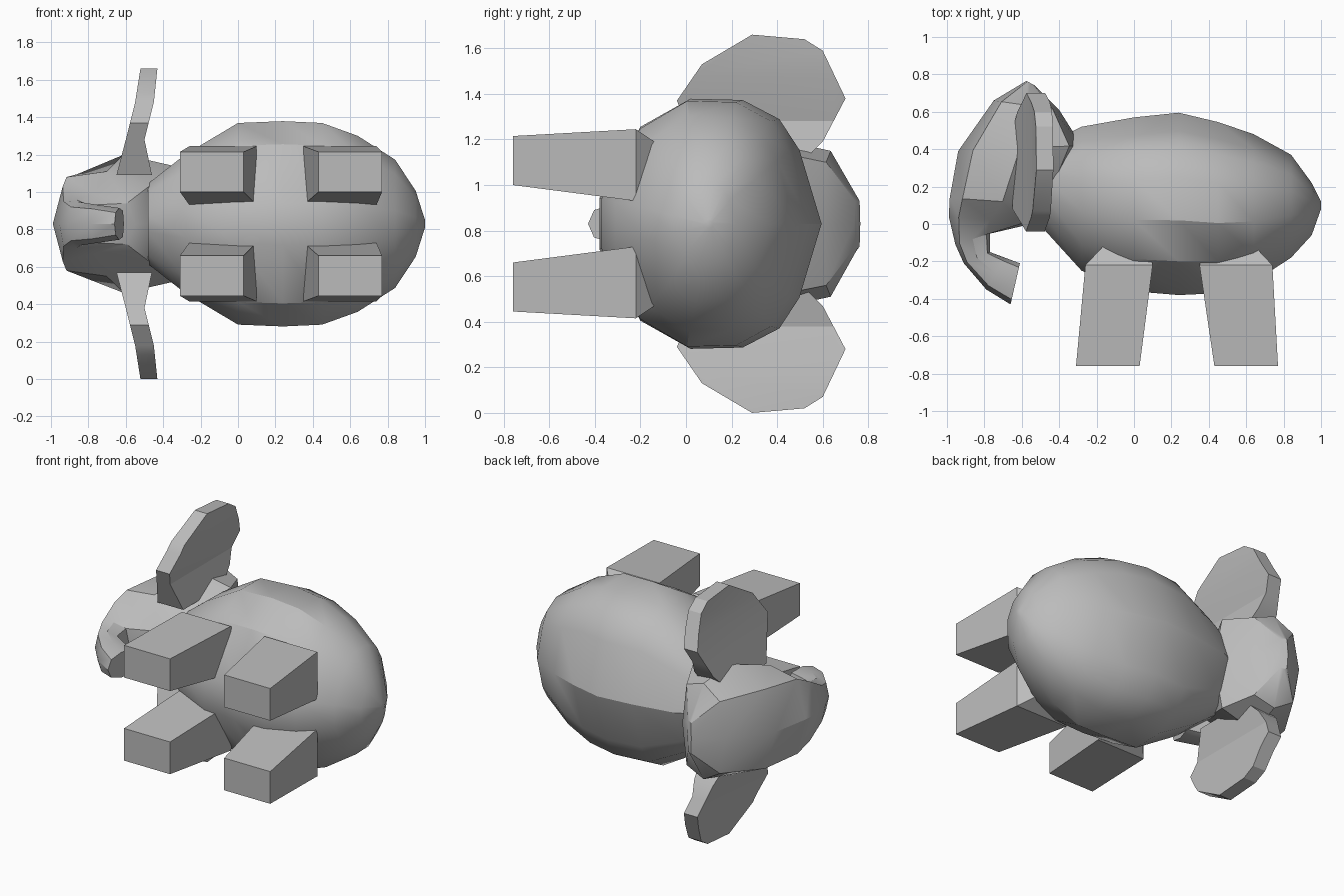
import bpy, bmesh, math
from mathutils import Vector

MID = 0.83  # height of the symmetry plane (the animal lies on its side)

cube = bpy.data.objects.get("Cube")
if cube:
    bpy.data.objects.remove(cube, do_unlink=True)

grey = bpy.data.materials.new("plain_grey")
grey.use_nodes = True
grey.diffuse_color = (0.5, 0.5, 0.5, 1)
bsdf = grey.node_tree.nodes["Principled BSDF"]
bsdf.inputs["Base Color"].default_value = (0.5, 0.5, 0.5, 1)
bsdf.inputs["Roughness"].default_value = 0.8


def finish(bm, name, angle):
    bmesh.ops.recalc_face_normals(bm, faces=bm.faces[:])
    mesh = bpy.data.meshes.new(name)
    bm.to_mesh(mesh)
    bm.free()
    mesh.materials.append(grey)
    ob = bpy.data.objects.new(name, mesh)
    bpy.context.scene.collection.objects.link(ob)
    bpy.ops.object.select_all(action='DESELECT')
    ob.select_set(True)
    bpy.context.view_layer.objects.active = ob
    bpy.ops.object.shade_smooth_by_angle(angle=math.radians(angle))


def loft(name, rings, angle):
    """Skin a list of equal-length point rings and cap both ends."""
    bm = bmesh.new()
    loops = [[bm.verts.new(p) for p in ring] for ring in rings]
    n = len(loops[0])
    for a, b in zip(loops, loops[1:]):
        for i in range(n):
            j = (i + 1) % n
            bm.faces.new((a[i], a[j], b[j], b[i]))
    bm.faces.new(loops[0])
    bm.faces.new(loops[-1])
    finish(bm, name, angle)


# Body: rings along x as (x, belly y, back y, half width)
BODY = [(-0.48, -0.03, 0.42, 0.22), (-0.28, -0.25, 0.52, 0.38),
        (0.0, -0.36, 0.57, 0.55), (0.24, -0.38, 0.595, 0.56),
        (0.45, -0.37, 0.545, 0.55), (0.64, -0.31, 0.48, 0.48),
        (0.84, -0.18, 0.37, 0.35), (0.95, -0.06, 0.22, 0.18),
        (1.0, 0.08, 0.12, 0.02)]
# Half cross-section: (along back direction, sideways)
HALF = [(0.8, 0.58), (0.62, 0.82), (0.29, 0.97), (-0.18, 0.98),
        (-0.63, 0.76), (-1, 0.2)]
OUTLINE = [(1, 0)] + HALF + [(t, -s) for t, s in reversed(HALF)]
rings = []
for x, lo, hi, w in BODY:
    c, h = (lo + hi) / 2, (hi - lo) / 2
    rings.append([(x, c + h * t, MID + w * s) for t, s in OUTLINE])
loft("body", rings, 30)

# Head and trunk: front (x, y), rear (x, y), half widths at front, middle, rear
HEAD = [((-0.575, 0.765), (-0.53, 0.74), (0.10, 0.11, 0.10)),
        ((-0.75, 0.66), (-0.40, 0.61), (0.24, 0.32, 0.27)),
        ((-0.94, 0.39), (-0.28, 0.42), (0.265, 0.37, 0.31)),
        ((-0.985, 0.14), (-0.42, 0.10), (0.25, 0.28, 0.20)),
        ((-0.99, 0.04), (-0.55, 0.0), (0.20, 0.16, 0.11)),
        ((-0.955, -0.11), (-0.77, -0.05), (0.12, 0.13, 0.10)),
        ((-0.91, -0.21), (-0.77, -0.15), (0.09, 0.115, 0.09)),
        ((-0.79, -0.35), (-0.69, -0.18), (0.08, 0.10, 0.08)),
        ((-0.66, -0.43), (-0.61, -0.21), (0.06, 0.085, 0.07))]
rings = []
for f, b, (w1, w2, w3) in HEAD:
    f, b = Vector(f), Vector(b)
    section = [(0, 0), (0.12, w1), (0.5, w2), (0.9, w3),
               (1, 0), (0.9, -w3), (0.5, -w2), (0.12, -w1)]
    rings.append([(*f.lerp(b, t), MID + s) for t, s in section])
loft("head_and_trunk", rings, 30)

# Ears: outline of (y, distance from the symmetry plane), bent backwards
EAR = [(0.08, 0.26), (-0.04, 0.54), (0.07, 0.70), (0.29, 0.83), (0.52, 0.81),
       (0.60, 0.76), (0.70, 0.55), (0.60, 0.36), (0.50, 0.26)]
BEND = [(0.26, -0.65, -0.46), (0.45, -0.60, -0.50),
        (0.65, -0.55, -0.45), (0.84, -0.52, -0.43)]  # distance, front x, rear x


def bend(s, rear):
    for a, b in zip(BEND, BEND[1:]):
        if s <= b[0] + 1e-5:
            t = (s - a[0]) / (b[0] - a[0])
            return a[1 + rear] + t * (b[1 + rear] - a[1 + rear])


def ear(name, side):
    bm = bmesh.new()
    bm.faces.new([bm.verts.new((0, y, s)) for y, s in EAR])
    for cut in (0.45, 0.65):
        bmesh.ops.bisect_plane(bm, geom=bm.verts[:] + bm.edges[:] + bm.faces[:],
                               plane_co=(0, 0, cut), plane_no=(0, 0, 1))
    ext = bmesh.ops.extrude_face_region(bm, geom=bm.faces[:], use_keep_orig=True)
    rear = {g for g in ext["geom"] if isinstance(g, bmesh.types.BMVert)}
    for v in bm.verts:
        v.co.x = bend(v.co.z, 1 if v in rear else 0)
        v.co.z = MID + side * v.co.z
    finish(bm, name, 25)


# Legs: sections as (y, x min, x max, inner distance, outer distance)
FRONT = [(-0.76, -0.31, 0.03, 0.17, 0.385), (-0.22, -0.26, 0.10, 0.10, 0.415),
         (-0.05, -0.10, 0.06, 0.14, 0.30)]
HIND = [(-0.76, 0.43, 0.77, 0.17, 0.385), (-0.22, 0.35, 0.74, 0.10, 0.415),
        (-0.05, 0.42, 0.58, 0.14, 0.30)]


def leg(name, sections, side):
    loft(name, [[(x0, y, MID + side * a), (x1, y, MID + side * a),
                 (x1, y, MID + side * b), (x0, y, MID + side * b)]
                for y, x0, x1, a, b in sections], 20)


for label, side in (("upper", 1), ("lower", -1)):
    ear(label + "_ear", side)
    leg(label + "_front_leg", FRONT, side)
    leg(label + "_hind_leg", HIND, side)
